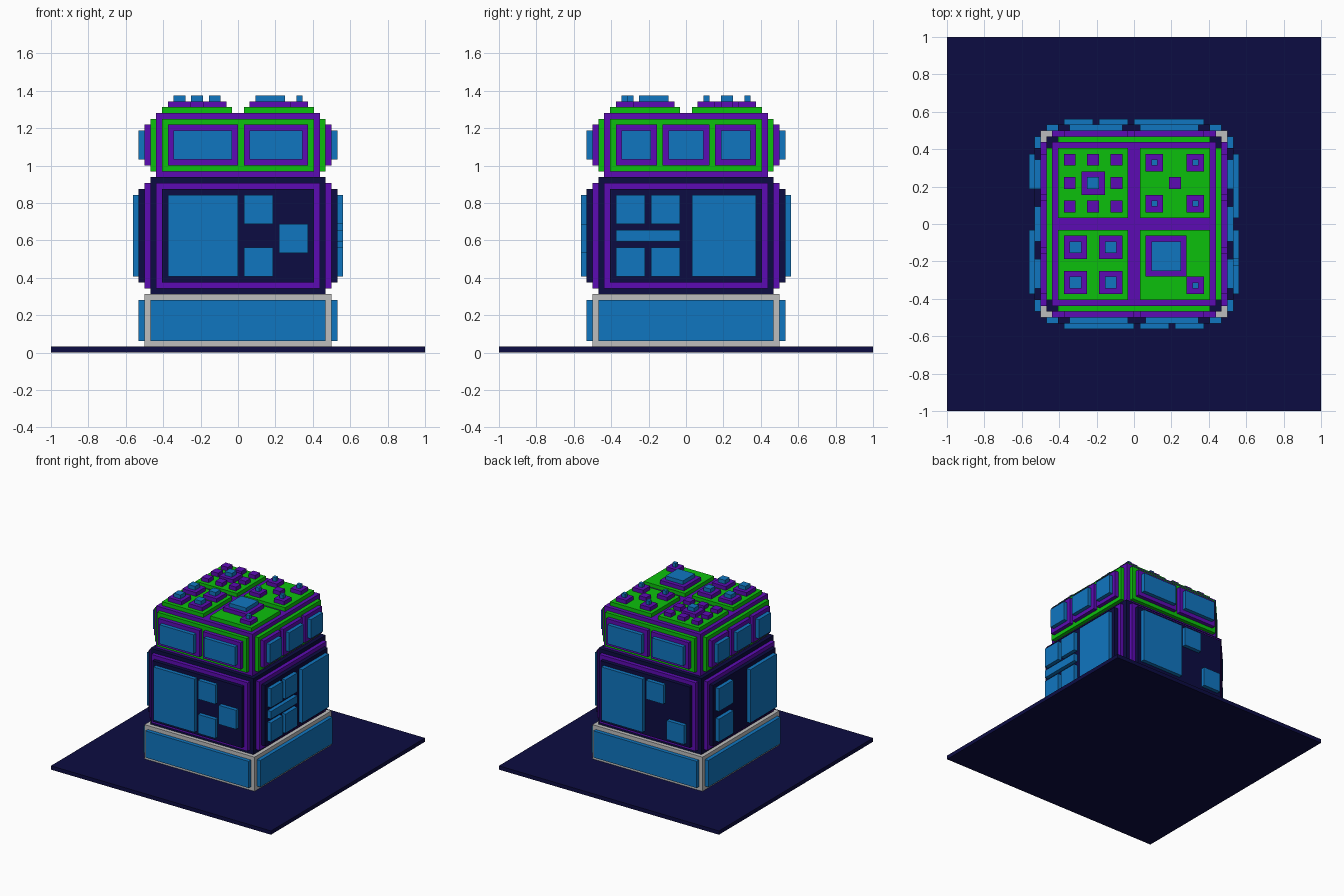
import bpy, bmesh
from mathutils import Matrix, Vector
from math import pi

cube = bpy.data.objects.get("Cube")
if cube:
    bpy.data.objects.remove(cube, do_unlink=True)

U = 1 / 32  # every part sits on a 1/32 grid


def material(name, rgb):
    m = bpy.data.materials.new(name)
    m.use_nodes = True
    m.diffuse_color = (*rgb, 1)
    m.node_tree.nodes["Principled BSDF"].inputs["Base Color"].default_value = (*rgb, 1)
    return m


NAVY = material("navy", (0.0037, 0.0037, 0.054))
BLUE = material("blue", (0.0052, 0.181, 0.527))
PURPLE = material("purple", (0.107, 0.0033, 0.456))
GREEN = material("green", (0.0037, 0.527, 0.0037))
GREY = material("light grey", (0.515, 0.515, 0.515))


def boxes(name, mat, spans, turn=0):
    """One object of boxes (x0, x1, y0, y1, z0, z1) in grid units, turned about z by quarter turns."""
    bm = bmesh.new()
    rot = Matrix.Rotation(turn * pi / 2, 4, "Z")
    for x0, x1, y0, y1, z0, z1 in spans:
        mid = Vector((x0 + x1, y0 + y1, z0 + z1)) * (U / 2)
        size = Vector((x1 - x0, y1 - y0, z1 - z0)) * U
        bmesh.ops.create_cube(bm, size=1, matrix=rot @ Matrix.Translation(mid) @ Matrix.Diagonal((*size, 1)))
    me = bpy.data.meshes.new(name)
    bm.to_mesh(me)
    bm.free()
    me.materials.append(mat)
    ob = bpy.data.objects.new(name, me)
    bpy.context.collection.objects.link(ob)


def block(name, mat, half, z0, z1):
    boxes(name, mat, [(-half, half, -half, half, z0, z1)])


def panels(name, mat, turn, inner, outer, rects):
    """Wall plates (u0, u1, z0, z1) standing between two distances from the centre."""
    boxes(name, mat, [(a, b, -outer, -inner, c, d) for a, b, c, d in rects], turn)


# Stacked cores
block("ground_plate", NAVY, 32, 0, 1)
block("base_block", GREY, 16, 1, 10)
block("main_block", NAVY, 15, 10, 30)
block("upper_block", PURPLE, 14, 30, 41)

# Window layouts for each wall, starting at the front and turning to +x, back, -x
main_windows = {
    "front": [(-12, 0, 13, 27), (1, 6, 22, 27), (1, 6, 13, 18), (7, 12, 17, 22)],
    "left": [(-12, -7, 22, 27), (-6, -1, 22, 27), (-12, -1, 19, 21),
             (-12, -7, 13, 18), (-6, -1, 13, 18), (1, 12, 13, 27)],
    "back": [(-12, 0, 13, 27), (1, 6, 22, 27), (7, 12, 13, 18)],
    "right": [(-12, -6, 21, 27), (-12, -6, 13, 19), (1, 12, 13, 27)],
}
upper_two = [(-12, 0), (1, 12)]
upper_three = [(-12, -5), (-4, 4), (5, 12)]

for turn, (side, windows) in enumerate(main_windows.items()):
    # Base and main storey
    panels(side + "_base_panel", BLUE, turn, 16, 17, [(-15, 15, 2, 9)])
    panels(side + "_main_border", PURPLE, turn, 15, 16, [(-14, 14, 11, 29)])
    panels(side + "_main_wall", NAVY, turn, 16, 17, [(-13, 13, 12, 28)])
    panels(side + "_main_windows", BLUE, turn, 17, 18, windows)
    # Upper storey
    columns = upper_three if turn % 2 else upper_two
    panels(side + "_upper_wall", GREEN, turn, 14, 15, [(-13, 13, 31, 40)])
    panels(side + "_upper_frames", PURPLE, turn, 15, 16, [(a, b, 32, 39) for a, b in columns])
    panels(side + "_upper_windows", BLUE, turn, 16, 17, [(a + 1, b - 1, 33, 38) for a, b in columns])

# Four roof fields
boxes("roof_fields", GREEN, [(x, x + 12, y, y + 12, 41, 42) for x in (-13, 1) for y in (-13, 1)])

# Roof studs as (x, y, width, cap width)
studs = [(x, y, 2, 0) for x in (-11, -7, -3) for y in (3, 7, 11) if (x, y) != (-7, 7)]
studs += [(-7, 7, 4, 2), (7, 7, 2, 0)]
studs += [(x, y, 3, 1) for x in (3.5, 10.5) for y in (3.5, 10.5)]
studs += [(x, y, 4, 2) for x in (-10, -4) for y in (-10, -4)]
studs += [(5.5, -5.5, 7, 5), (10.5, -10.5, 3, 1)]


def square(x, y, w, z):
    return (x - w / 2, x + w / 2, y - w / 2, y + w / 2, z, z + 1)


boxes("roof_studs", PURPLE, [square(x, y, w, 42) for x, y, w, c in studs])
boxes("roof_stud_caps", BLUE, [square(x, y, c, 43) for x, y, w, c in studs if c])
